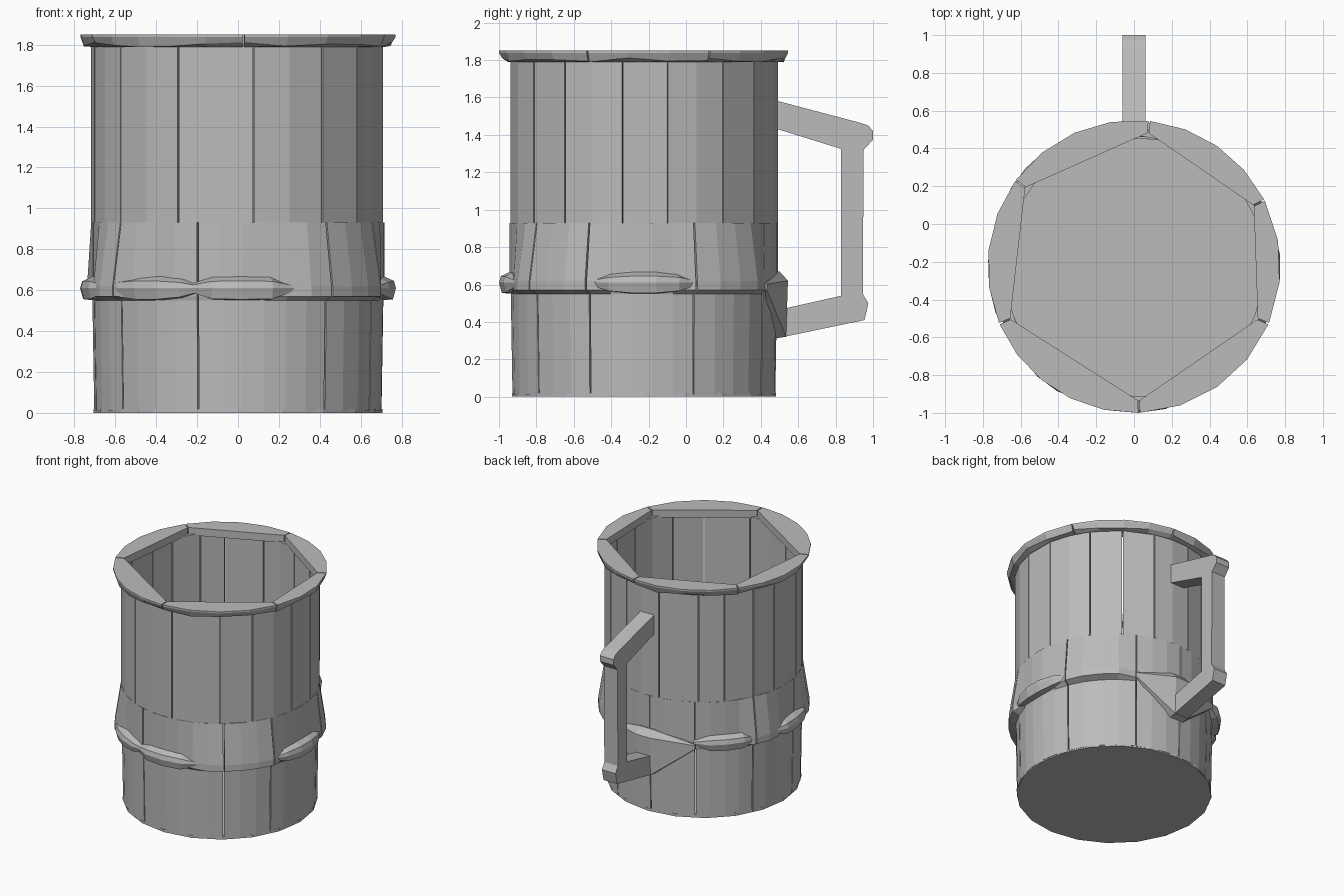
import bpy, bmesh, math
from mathutils import Vector

old = bpy.data.objects.get("Cube")
if old:
    bpy.data.objects.remove(old, do_unlink=True)

grey = bpy.data.materials.new("plain_grey")
grey.use_nodes = True
colour = (0.5, 0.5, 0.5, 1)
grey.diffuse_color = colour
grey.node_tree.nodes["Principled BSDF"].inputs["Base Color"].default_value = colour

CENTRE_Y = -0.225


def polar(radius, degrees, z):
    a = math.radians(degrees)
    return Vector((radius * math.cos(a), CENTRE_Y + radius * math.sin(a), z))


def loft(name, sections):
    """Join matching closed sections into a capped solid."""
    bm = bmesh.new()
    rings = [[bm.verts.new(p) for p in s] for s in sections]
    n = len(rings[0])
    for a, b in zip(rings, rings[1:]):
        for i in range(n):
            j = (i + 1) % n
            bm.faces.new((a[i], a[j], b[j], b[i]))
    bm.faces.new(rings[0])
    bm.faces.new(rings[-1])
    bmesh.ops.recalc_face_normals(bm, faces=bm.faces)
    mesh = bpy.data.meshes.new(name)
    bm.to_mesh(mesh)
    bm.free()
    mesh.materials.append(grey)
    obj = bpy.data.objects.new(name, mesh)
    bpy.context.collection.objects.link(obj)
    return obj


def sweep(name, start, end, step, profile):
    """Sweep a radius/height profile, given per angle, around the mug axis."""
    count = max(1, round((end - start) / step))
    angles = [start + (end - start) * i / count for i in range(count + 1)]
    return loft(name, [[polar(r, a, z) for r, z in profile(a)] for a in angles])


def pairs(angles):
    return list(zip(angles, angles[1:] + [angles[0] + 360]))


# Upper staves, with narrow slits between them
GAP = 0.3


def upper_profile(a):
    return [(0.718, 0.93), (0.718, 1.8), (0.69, 1.8), (0.69, 0.93)]


upper_seams = [10, 36, 55, 74, 98, 122, 137, 155, 170, 193, 217, 246, 276, 305, 324, 351]
for i, (a, b) in enumerate(pairs(upper_seams)):
    sweep(f"upper_stave_{i + 1}", a + GAP, b - GAP, 14, upper_profile)

# Lower staves, swelling outward between the hoop pieces
swollen = [(24, 56), (155, 169), (202, 224), (294, 336)]


def swell(a):
    a %= 360
    distance = min(max(lo - a, a - hi, 0) for lo, hi in swollen)
    return 0.718 + 0.047 * max(0, 1 - distance / 8)


def lower_profile(a):
    r = swell(a)
    return [(0.703, 0.01), (0.712, 0.55), (r, 0.57), (r, 0.62),
            (0.718, 0.93), (0.69, 0.93), (0.69, 0.01)]


lower_seams = [22, 63, 92, 120, 155, 190, 217, 254, 307, 336]
for i, (a, b) in enumerate(pairs(lower_seams)):
    sweep(f"lower_stave_{i + 1}", a + GAP, b - GAP, 9, lower_profile)

# Floor
sweep_angles = [i * 18 for i in range(20)]
loft("floor", [[polar(0.706, a, z) for a in sweep_angles] for z in (0, 0.02)])

# Hoop pieces with tapered ends
hoops = [(-24, 24), (119, 157), (167, 209), (210, 257), (249, 294)]
for i, (lo, hi) in enumerate(hoops):
    def hoop_profile(a, lo=lo, hi=hi):
        t = (a - lo) / (hi - lo)
        s = min(1, 0.2 + 3 * min(t, 1 - t))
        return [(0.7, 0.61 - 0.06 * s), (0.725 + 0.035 * s, 0.61 - 0.055 * s),
                (0.73 + 0.045 * s, 0.61), (0.73 + 0.035 * s, 0.61 + 0.035 * s),
                (0.7, 0.61 + 0.065 * s)]
    sweep(f"hoop_piece_{i + 1}", lo, hi, 10, hoop_profile)

# Rim: six segments, round outside and straight inside
rim_corners = [27, 84, 144, 203, 272, 337]
for i, (lo, hi) in enumerate(pairs(rim_corners)):
    def rim_profile(a, lo=lo, hi=hi):
        half = math.radians((hi - lo) / 2)
        off = math.radians(a - (lo + hi) / 2)
        inner = 0.712 * math.cos(half) / math.cos(off)
        low = 1.8 + 0.012 * math.sin(a)
        return [(inner, 1.79), (0.728, 1.79), (0.758, low),
                (0.775, 1.838), (0.775, 1.85), (inner, 1.85)]
    sweep(f"rim_segment_{i + 1}", lo + GAP, hi - GAP, 15, rim_profile)

# Handle outline, extruded across its width
handle = [(0.475, 1.585), (0.93, 1.465), (0.975, 1.45), (1.0, 1.42), (1.0, 1.375),
          (0.95, 1.32), (0.945, 0.55), (0.975, 0.5), (0.955, 0.41), (0.475, 0.31),
          (0.475, 0.46), (0.83, 0.54), (0.83, 1.325), (0.475, 1.435)]
loft("handle", [[Vector((x, y, z)) for y, z in handle] for x in (-0.06, 0.06)])

# Wedge joining the lower handle root to the hoop
root = [(0.45, 0.31), (0.535, 0.32), (0.545, 0.62), (0.5, 0.67), (0.45, 0.67)]
tip = Vector((0.42, 0.6))
wedge = []
for x, s in ((-0.38, 0.1), (-0.06, 1), (0.06, 1), (0.34, 0.1)):
    wedge.append([Vector((x, *tip.lerp(Vector(p), s))) for p in root])
loft("handle_root", wedge)
